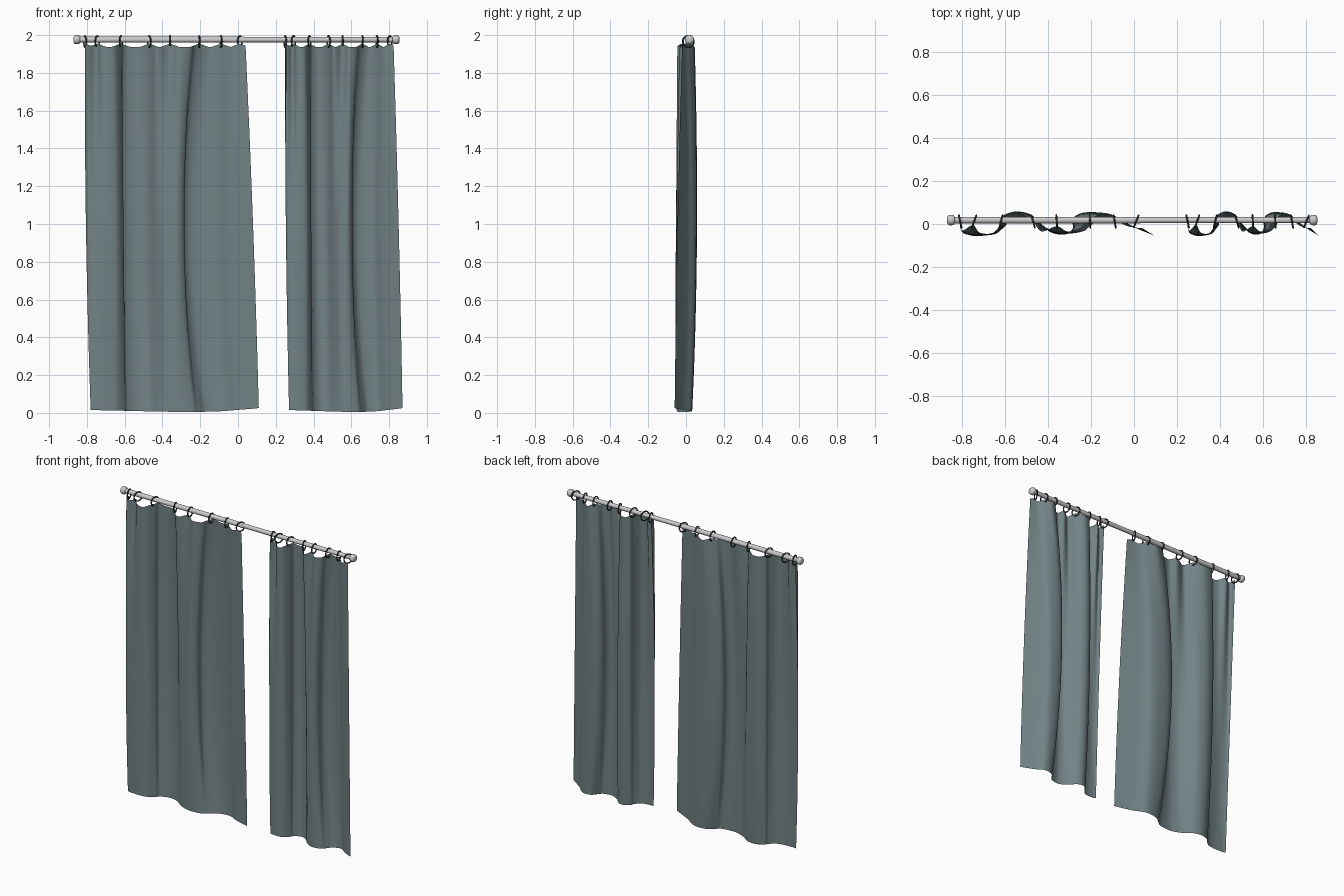
import bpy, bmesh, math
from mathutils import Matrix, Vector

if "Cube" in bpy.data.objects:
    bpy.data.objects.remove(bpy.data.objects["Cube"])


def material(name, color):
    m = bpy.data.materials.new(name)
    m.diffuse_color = (*color, 1)
    m.use_nodes = True
    m.node_tree.nodes["Principled BSDF"].inputs["Base Color"].default_value = m.diffuse_color
    return m


cloth_mat = material("cloth", (0.17, 0.225, 0.235))
ring_mat = material("dark_metal", (0.05, 0.055, 0.06))


def make_object(name, bm, mat=None, normals=True):
    if normals:
        bmesh.ops.recalc_face_normals(bm, faces=bm.faces[:])
    for f in bm.faces:
        f.smooth = True
    me = bpy.data.meshes.new(name)
    bm.to_mesh(me)
    bm.free()
    ob = bpy.data.objects.new(name, me)
    bpy.context.collection.objects.link(ob)
    if mat:
        me.materials.append(mat)
    bpy.context.view_layer.objects.active = ob
    ob.select_set(True)
    bpy.ops.object.shade_smooth_by_angle(angle=math.radians(40))
    ob.select_set(False)
    return ob


def lathe_x(name, profile, center, segs=24):
    """Revolve (x, radius) points around the x axis."""
    bm = bmesh.new()
    loops = []
    for x, r in profile:
        loops.append([bm.verts.new((x, center[0] + r * math.cos(2 * math.pi * k / segs),
                                    center[1] + r * math.sin(2 * math.pi * k / segs)))
                      for k in range(segs)])
    for a, b in zip(loops, loops[1:]):
        for k in range(segs):
            j = (k + 1) % segs
            bm.faces.new((a[k], a[j], b[j], b[k]))
    bm.faces.new(loops[0])
    bm.faces.new(loops[-1])
    return make_object(name, bm)


def ring(name, center, tilt, R=0.03, r=0.0042, n=24, m=8):
    bm = bmesh.new()
    M = Matrix.Translation(center) @ Matrix.Rotation(tilt, 4, 'Z')
    vs = []
    for i in range(n):
        a = 2 * math.pi * i / n
        vs.append([])
        for j in range(m):
            b = 2 * math.pi * j / m
            d = R + r * math.cos(b)
            vs[-1].append(bm.verts.new(M @ Vector((r * math.sin(b), d * math.cos(a), d * math.sin(a)))))
    for i in range(n):
        for j in range(m):
            p, q = vs[i], vs[(i + 1) % n]
            bm.faces.new((p[j], q[j], q[(j + 1) % m], p[(j + 1) % m]))
    return make_object(name, bm, ring_mat)


# Fold cross-sections of the curtain: top, middle, hem (left panel)
TOP = [(-.81, .01), (-.80, -.03), (-.75, -.005), (-.72, -.04), (-.66, -.042), (-.62, 0),
       (-.60, .035), (-.53, .045), (-.47, .01), (-.43, -.035), (-.36, -.01), (-.31, -.035),
       (-.25, -.02), (-.22, .015), (-.15, .042), (-.09, .02), (-.03, -.01), (.04, -.02)]
MID = [(-.805, -.03), (-.79, -.045), (-.75, -.05), (-.70, -.053), (-.64, -.043), (-.607, 0),
       (-.61, .035), (-.55, .058), (-.48, .043), (-.43, -.01), (-.38, -.04), (-.32, -.048),
       (-.285, -.02), (-.285, .025), (-.23, .053), (-.12, .048), (-.05, .01), (.08, -.045)]
HEM = [(-.78, -.045), (-.76, -.05), (-.73, -.05), (-.69, -.05), (-.64, -.04), (-.60, -.01),
       (-.585, .01), (-.53, .032), (-.47, .024), (-.42, -.01), (-.38, -.03), (-.32, -.045),
       (-.24, -.035), (-.205, -.01), (-.16, .022), (-.08, .028), (.0, -.015), (.11, -.06)]
RINGS = [-.81, -.745, -.62, -.47, -.36, -.205, -.09, .01]


def spline(pts, u):
    """Catmull-Rom through pts, u in 0..1."""
    n = len(pts) - 1
    i = min(int(u * n), n - 1)
    t = u * n - i
    p0, p1, p2, p3 = (Vector(pts[max(0, min(n, k))]) for k in (i - 1, i, i + 1, i + 2))
    return 0.5 * (2 * p1 + (p2 - p0) * t + (2 * p0 - 5 * p1 + 4 * p2 - p3) * t * t
                  + (3 * p1 - p0 - 3 * p2 + p3) * t ** 3)


def curtain(name, fx):
    bm = bmesh.new()
    nu, nv = 136, 40
    rows = []
    for v in range(nv + 1):
        t = v / nv
        rows.append([])
        for k in range(nu + 1):
            u = k / nu
            a, b, c = spline(TOP, u), spline(MID, u), spline(HEM, u)
            p = a * (1 - t) * (1 - 2 * t) + b * 4 * t * (1 - t) + c * t * (2 * t - 1)
            # top edge sags between the rings, hem lifts at the sides
            gap = min(abs(a.x - r) for r in RINGS)
            z_top = 1.955 - 0.018 * min(1, gap / 0.05)
            z_hem = 0.006 + 0.02 * max(0, (u - .8) / .2) ** 2 + 0.01 * max(0, 1 - u / .6)
            rows[-1].append(bm.verts.new((fx(p.x), p.y, z_top + (z_hem - z_top) * t)))
    for r, s in zip(rows, rows[1:]):
        for k in range(nu):
            bm.faces.new((r[k], s[k], s[k + 1], r[k + 1]))
    return make_object(name, bm, cloth_mat, False)


# Rod with round end knobs
RY, RZ = 0.018, 1.976
lathe_x("curtain_rod", [(-.85, .0155), (.03, .0155), (.03, .014), (.84, .014)], (RY, RZ))
knob = [(0, .012), (.002, .018), (.008, .023), (.018, .0245), (.028, .0235), (.034, .019), (.037, .01)]
lathe_x("left_knob", [(-.834 - x, r) for x, r in knob], (RY, RZ))
lathe_x("right_knob", [(.818 + x, r) for x, r in knob], (RY, RZ))

# Two curtain panels, the right one narrower, each with eight rings
panels = {"left": lambda x: x, "right": lambda x: .25 + (x + .81) * .675}
for side, fx in panels.items():
    curtain(side + "_curtain", fx)
    for i, x in enumerate(RINGS):
        tilt = math.radians((12, -20, -14, 16, 4, 3, 10, -22)[i])
        ring(f"{side}_ring_{i + 1}", (fx(x), 0.012, 1.966), tilt)
